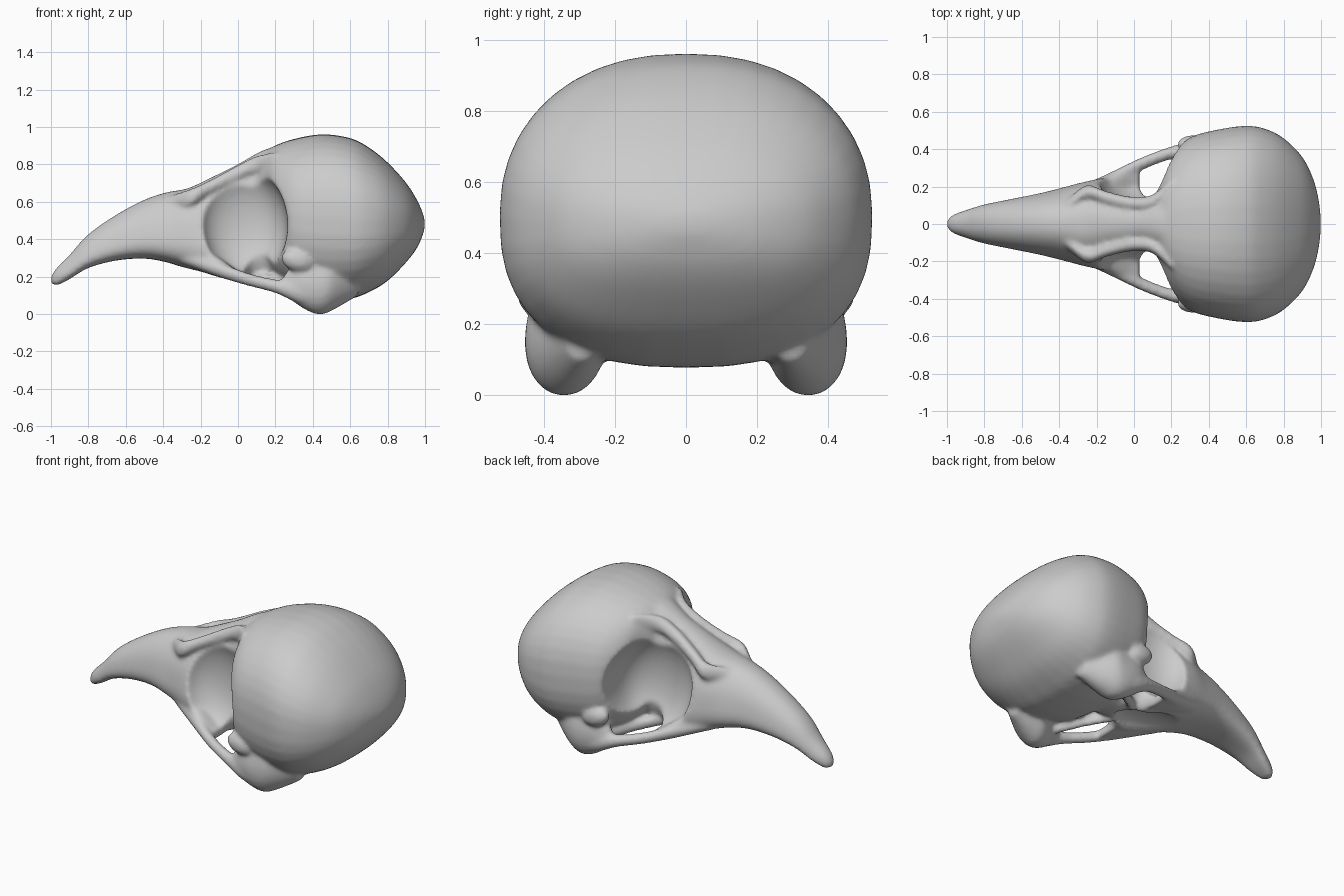
import bpy, bmesh, math
from mathutils import Vector, Matrix

cube = bpy.data.objects.get("Cube")
if cube:
    bpy.data.objects.remove(cube, do_unlink=True)

bone = bpy.data.materials.new("grey_bone")
bone.use_nodes = True
GREY = (0.6, 0.6, 0.6, 1)
bone.diffuse_color = GREY
bone.node_tree.nodes["Principled BSDF"].inputs["Base Color"].default_value = GREY


def make_object(name, bm):
    bmesh.ops.recalc_face_normals(bm, faces=bm.faces[:])
    mesh = bpy.data.meshes.new(name)
    bm.to_mesh(mesh)
    bm.free()
    mesh.materials.append(bone)
    obj = bpy.data.objects.new(name, mesh)
    bpy.context.collection.objects.link(obj)
    return obj


def smooth_path(rows, steps=4):
    """Catmull-Rom curve through the station rows."""
    pts = [Vector(r) for r in rows]
    pts = [pts[0]] + pts + [pts[-1]]
    out = []
    for a, b, c, d in zip(pts, pts[1:], pts[2:], pts[3:]):
        for i in range(steps):
            t = i / steps
            out.append(0.5 * (2 * b + (c - a) * t + (2 * a - 5 * b + 4 * c - d) * t * t
                              + (3 * b - a - 3 * c + d) * t ** 3))
    return out + [pts[-1]]


def loft(name, rows, power=1.0, low_power=1.0, sides=40, side=1):
    """Rows: x, bottom, top, half width at top, half width at bottom, centre y."""
    bm = bmesh.new()
    rings = []
    for x, low, high, wide_top, wide_low, yc in smooth_path(rows):
        ring = []
        for i in range(sides):
            a = 2 * math.pi * i / sides
            c, s = math.cos(a), math.sin(a)
            p = power if s >= 0 else low_power
            c = math.copysign(abs(c) ** p, c)
            s = math.copysign(abs(s) ** p, s)
            t = (s + 1) / 2
            w = max(0.005, wide_low + (wide_top - wide_low) * t)
            ring.append(bm.verts.new((x, side * (yc + w * c), low + (high - low) * t)))
        rings.append(ring)
    for r, q in zip(rings, rings[1:]):
        for i in range(sides):
            j = (i + 1) % sides
            bm.faces.new((r[i], r[j], q[j], q[i]))
    bm.faces.new(rings[0])
    bm.faces.new(rings[-1])
    return make_object(name, bm)


def ellipsoid(name, centre, radii, boxy=1.0, tilt=0):
    bm = bmesh.new()
    bmesh.ops.create_icosphere(bm, subdivisions=4, radius=1)
    for v in bm.verts:
        v.co.y = math.copysign(abs(v.co.y) ** boxy, v.co.y)
    bm.transform(Matrix.Translation(centre) @ Matrix.Rotation(math.radians(tilt), 4, 'Y')
                 @ Matrix.Diagonal((*radii, 1)))
    return make_object(name, bm)


def merge(objs):
    bpy.ops.object.select_all(action='DESELECT')
    for o in objs:
        o.select_set(True)
    bpy.context.view_layer.objects.active = objs[0]
    if len(objs) > 1:
        bpy.ops.object.join()
    return objs[0]


def remesh(obj, size):
    mod = obj.modifiers.new("Blend", 'REMESH')
    mod.mode = 'VOXEL'
    mod.voxel_size = size


# Braincase
cranium = loft("skull", [
    (0.09, 0.50, 0.81, 0.12, 0.10, 0),
    (0.14, 0.32, 0.865, 0.24, 0.22, 0),
    (0.20, 0.21, 0.905, 0.37, 0.37, 0),
    (0.30, 0.13, 0.94, 0.455, 0.47, 0),
    (0.45, 0.085, 0.965, 0.50, 0.51, 0),
    (0.60, 0.085, 0.945, 0.52, 0.53, 0),
    (0.70, 0.12, 0.895, 0.505, 0.515, 0),
    (0.80, 0.18, 0.815, 0.46, 0.46, 0),
    (0.90, 0.28, 0.705, 0.36, 0.36, 0),
    (0.96, 0.36, 0.61, 0.24, 0.24, 0),
    (0.99, 0.43, 0.54, 0.12, 0.12, 0),
    (1.00, 0.47, 0.50, 0.02, 0.02, 0)], power=0.88, low_power=0.8)

# Beak, face and forehead bridge
face = loft("beak", [
    (-1.0, 0.165, 0.205, 0.02, 0.02, 0),
    (-0.97, 0.155, 0.25, 0.045, 0.05, 0),
    (-0.90, 0.19, 0.32, 0.06, 0.085, 0),
    (-0.80, 0.25, 0.43, 0.08, 0.12, 0),
    (-0.65, 0.29, 0.535, 0.10, 0.155, 0),
    (-0.50, 0.30, 0.615, 0.12, 0.19, 0),
    (-0.38, 0.28, 0.655, 0.14, 0.225, 0),
    (-0.27, 0.245, 0.675, 0.18, 0.25, 0),
    (-0.15, 0.21, 0.73, 0.16, 0.295, 0),
    (0.0, 0.17, 0.805, 0.14, 0.34, 0),
    (0.06, 0.17, 0.84, 0.15, 0.17, 0),
    (0.15, 0.17, 0.885, 0.20, 0.15, 0),
    (0.30, 0.18, 0.92, 0.30, 0.20, 0)], power=0.85, low_power=0.65)
skull = merge([cranium, face])
remesh(skull, 0.014)

# Eye sockets and hollow palate
cutters = [ellipsoid("palate_cutter", (-0.2, 0, 0.19), (0.33, 0.12, 0.07))]
for s in (1, -1):
    cutters.append(ellipsoid("socket_cutter", (0.03, s * 0.41, 0.50), (0.235, 0.31, 0.305),
                             boxy=0.5, tilt=-8))
for c in cutters:
    c.hide_render = True
    mod = skull.modifiers.new("Cut", 'BOOLEAN')
    mod.operation = 'DIFFERENCE'
    mod.solver = 'EXACT'
    mod.object = c
merge([skull])
bpy.ops.object.convert(target='MESH')
for c in cutters:
    bpy.data.objects.remove(c, do_unlink=True)

# Cheeks, palate struts, jaw joints, brow ridges and processes behind the sockets
extras = []
for s in (1, -1):
    extras.append(loft("cheek_bar", [
        (-0.28, 0.27, 0.33, 0.03, 0.03, 0.175),
        (-0.10, 0.20, 0.28, 0.04, 0.04, 0.25),
        (0.05, 0.155, 0.225, 0.036, 0.036, 0.325),
        (0.20, 0.115, 0.19, 0.036, 0.036, 0.38),
        (0.32, 0.06, 0.18, 0.05, 0.05, 0.395),
        (0.42, 0.03, 0.17, 0.06, 0.06, 0.38)], sides=16, side=s))
    extras.append(loft("cheek_floor", [
        (-0.30, 0.27, 0.42, 0.05, 0.06, 0.14),
        (-0.15, 0.215, 0.34, 0.07, 0.08, 0.18),
        (-0.02, 0.18, 0.25, 0.09, 0.10, 0.22),
        (0.03, 0.17, 0.225, 0.09, 0.10, 0.235)], power=0.8, low_power=0.7, sides=20, side=s))
    extras.append(loft("palate_strut", [
        (0.08, 0.17, 0.24, 0.03, 0.03, 0.08),
        (0.22, 0.13, 0.20, 0.03, 0.03, 0.19),
        (0.38, 0.07, 0.15, 0.04, 0.04, 0.33)], sides=16, side=s))
    extras.append(loft("jaw_joint", [
        (0.24, 0.12, 0.20, 0.02, 0.03, 0.385),
        (0.33, 0.045, 0.32, 0.06, 0.09, 0.37),
        (0.43, 0.0, 0.36, 0.09, 0.125, 0.345),
        (0.51, 0.025, 0.36, 0.10, 0.12, 0.33),
        (0.64, 0.10, 0.30, 0.06, 0.06, 0.29)], sides=24, side=s))
    extras.append(loft("brow_ridge", [
        (-0.42, 0.55, 0.60, 0.02, 0.02, 0.06),
        (-0.34, 0.56, 0.645, 0.03, 0.04, 0.11),
        (-0.25, 0.575, 0.675, 0.035, 0.045, 0.17),
        (-0.15, 0.64, 0.72, 0.035, 0.04, 0.14),
        (-0.02, 0.70, 0.79, 0.035, 0.04, 0.11),
        (0.10, 0.755, 0.85, 0.035, 0.04, 0.12),
        (0.20, 0.77, 0.87, 0.03, 0.03, 0.22)], sides=16, side=s))
    extras.append(ellipsoid("socket_process", (0.32, s * 0.425, 0.29), (0.09, 0.05, 0.06), tilt=15))
skull = merge([skull] + extras)
remesh(skull, 0.012)
soften = skull.modifiers.new("Soften", 'SMOOTH')
soften.factor = 0.5
soften.iterations = 10
bpy.ops.object.convert(target='MESH')

# Seat on the ground and centre lengthwise
mesh = skull.data
xs = [v.co.x for v in mesh.vertices]
floor = min(v.co.z for v in mesh.vertices)
mesh.transform(Matrix.Translation((-(max(xs) + min(xs)) / 2, 0, -floor)))
mesh.materials.clear()
mesh.materials.append(bone)
for p in mesh.polygons:
    p.material_index = 0
    p.use_smooth = True
